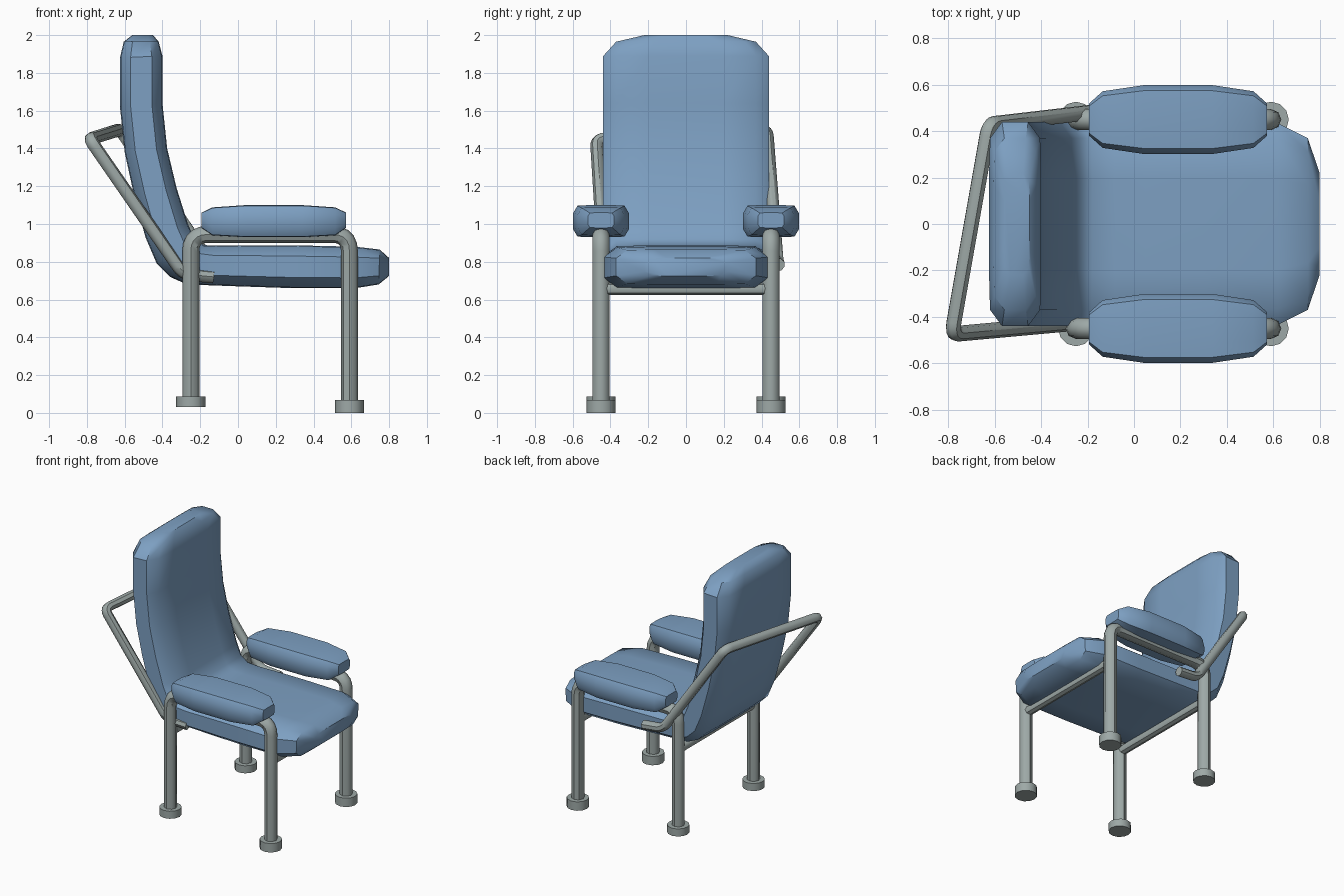
import bpy, bmesh, math
from mathutils import Vector

if "Cube" in bpy.data.objects:
    bpy.data.objects.remove(bpy.data.objects["Cube"])


def material(name, rgb):
    m = bpy.data.materials.new(name)
    m.diffuse_color = (*rgb, 1)
    m.use_nodes = True
    m.node_tree.nodes["Principled BSDF"].inputs["Base Color"].default_value = m.diffuse_color
    return m


BLUE = material("blue upholstery", (0.205, 0.35, 0.54))
GREY = material("grey metal", (0.34, 0.395, 0.385))


def finish(ob, mat, angle):
    ob.data.materials.clear()
    ob.data.materials.append(mat)
    bpy.ops.object.select_all(action='DESELECT')
    ob.select_set(True)
    bpy.context.view_layer.objects.active = ob
    bpy.ops.object.shade_smooth_by_angle(angle=math.radians(angle))


# Cushion cross-section: (fraction through thickness, fraction of half width)
HALF = [(0, 0.45), (0.02, 0.84), (0.25, 1), (0.75, 1), (0.98, 0.84), (1, 0.45)]
SECTION = HALF + [(t, -w) for t, w in reversed(HALF)]


def cushion(name, stations, y0=0):
    """Loft the padded section through (outer x,z, inner x,z, half width)."""
    bm = bmesh.new()
    rings = []
    for ox, oz, ix, iz, hw in stations:
        rings.append([bm.verts.new((ox + (ix - ox) * t, y0 + hw * w, oz + (iz - oz) * t))
                      for t, w in SECTION])
    n = len(SECTION)
    for a, b in zip(rings, rings[1:]):
        for i in range(n):
            j = (i + 1) % n
            bm.faces.new((a[i], a[j], b[j], b[i]))
    bm.faces.new(rings[0])
    bm.faces.new(rings[-1])
    bmesh.ops.recalc_face_normals(bm, faces=bm.faces)
    me = bpy.data.meshes.new(name)
    bm.to_mesh(me)
    bm.free()
    ob = bpy.data.objects.new(name, me)
    bpy.context.collection.objects.link(ob)
    finish(ob, BLUE, 40)


def tube(name, pts, radius, bend=0.0):
    """Round tube along a path whose inner corners are rounded."""
    pts = [Vector(p) for p in pts]
    path = [pts[0]]
    for p, c, q in zip(pts, pts[1:], pts[2:]):
        a = c + (p - c).normalized() * bend
        b = c + (q - c).normalized() * bend
        for k in range(6):
            t = k / 5
            path.append(a * (1 - t) ** 2 + c * 2 * t * (1 - t) + b * t * t)
    path.append(pts[-1])
    cu = bpy.data.curves.new(name, 'CURVE')
    cu.dimensions = '3D'
    cu.bevel_depth = radius
    cu.bevel_resolution = 2
    cu.use_fill_caps = True
    sp = cu.splines.new('POLY')
    sp.points.add(len(path) - 1)
    for s, p in zip(sp.points, path):
        s.co = (*p, 1)
    ob = bpy.data.objects.new(name, cu)
    bpy.context.collection.objects.link(ob)
    bpy.ops.object.select_all(action='DESELECT')
    ob.select_set(True)
    bpy.context.view_layer.objects.active = ob
    bpy.ops.object.convert(target='MESH')
    finish(bpy.context.view_layer.objects.active, GREY, 45)


# One-piece back and seat
cushion("seat_and_back", [
    (-.56, 2.0, -.45, 2.0, .22),
    (-.605, 1.965, -.42, 1.965, .37),
    (-.625, 1.88, -.40, 1.89, .44),
    (-.625, 1.62, -.40, 1.64, .44),
    (-.60, 1.38, -.375, 1.40, .44),
    (-.55, 1.15, -.325, 1.19, .44),
    (-.49, .93, -.265, 1.00, .44),
    (-.43, .79, -.23, .92, .44),
    (-.36, .72, -.18, .888, .44),
    (-.27, .68, -.08, .885, .435),
    (0, .67, .05, .887, .435),
    (.30, .66, .30, .887, .435),
    (.62, .66, .62, .88, .435),
    (.745, .68, .75, .865, .37),
    (.80, .725, .80, .82, .22)])

FRONT_X, REAR_X, LEG_Y, RAIL_Z = 0.59, -0.25, 0.45, 0.945

for side, s in (("left", 1), ("right", -1)):
    y = s * LEG_Y
    # Arm pad
    cushion(side + "_arm_pad", [
        (-.193, .98, -.193, 1.06, .07),
        (-.135, .94, -.135, 1.088, .122),
        (.04, .93, .04, 1.10, .148),
        (.34, .93, .34, 1.10, .148),
        (.515, .94, .515, 1.088, .122),
        (.573, .98, .573, 1.06, .07)], y)
    # Legs and arm rail bent from one tube
    tube(side + "_leg_frame", [(REAR_X, y, .035), (REAR_X, y, RAIL_Z),
                               (FRONT_X, y, RAIL_Z), (FRONT_X, y, .005)], .045, .09)
    # Rubber-style feet
    for end, x, z0, z1 in (("front", FRONT_X, 0, .067), ("rear", REAR_X, .03, .087)):
        bpy.ops.mesh.primitive_cylinder_add(vertices=12, radius=.077, depth=z1 - z0,
                                            location=(x, y, (z0 + z1) / 2))
        foot = bpy.context.object
        foot.name = f"{side}_{end}_foot"
        finish(foot, GREY, 35)

# Cross bars under the seat
for end, x in (("front", FRONT_X), ("rear", REAR_X)):
    tube(end + "_cross_bar", [(x, -LEG_Y, .657), (x, LEG_Y, .657)], .033)

# Skewed push handle behind the back
tube("push_handle", [(-.13, -.415, .72), (-.29, -.43, .735), (-.785, -.475, 1.45),
                     (-.625, .43, 1.50), (-.15, .485, .80), (.01, .49, .785)], .034, .05)
